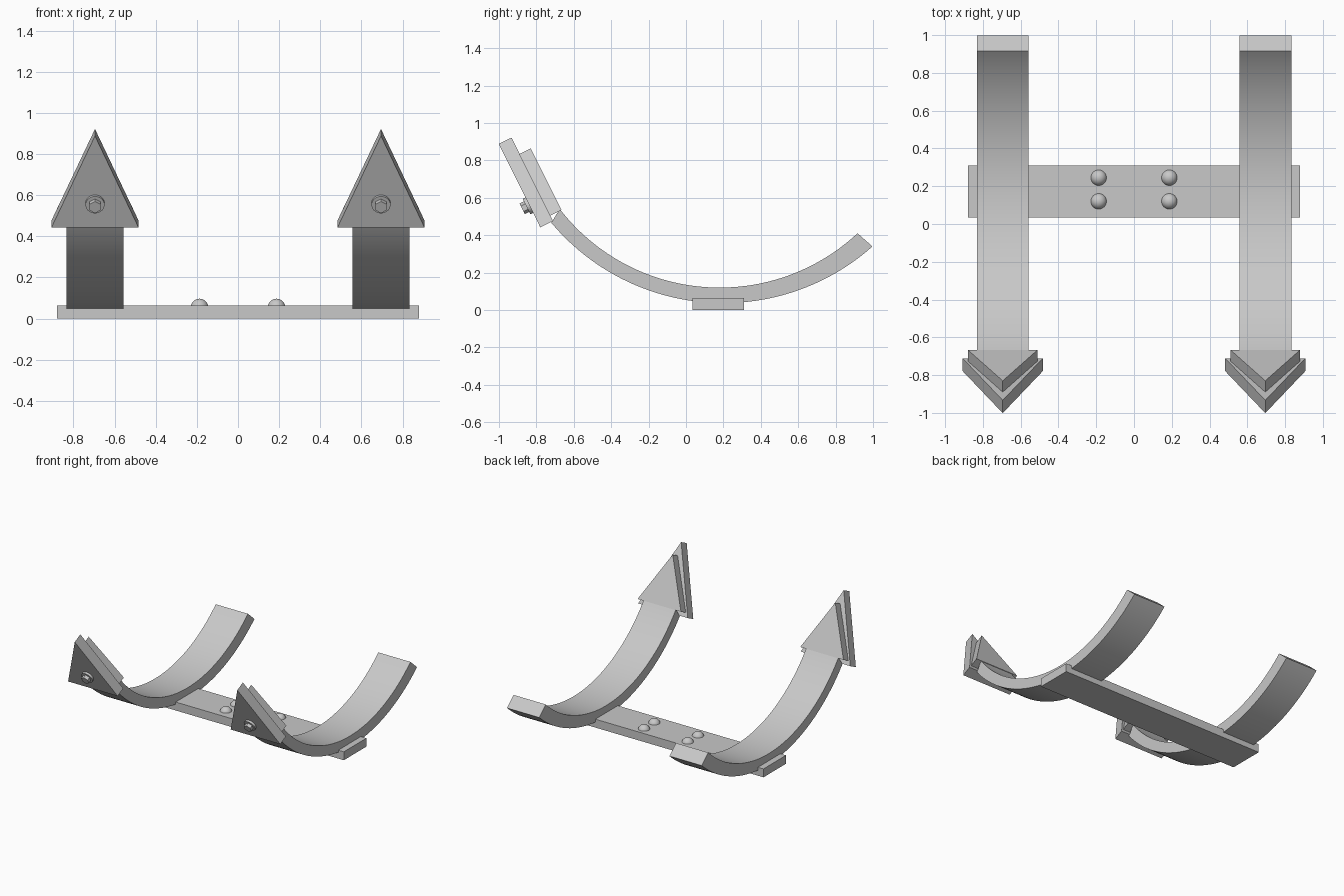
import bpy, bmesh, math
from mathutils import Matrix, Vector

if "Cube" in bpy.data.objects:
    bpy.data.objects.remove(bpy.data.objects["Cube"])

grey = bpy.data.materials.new("plain_grey")
grey.use_nodes = True
colour = (0.58, 0.58, 0.58, 1)
grey.diffuse_color = colour
grey.node_tree.nodes["Principled BSDF"].inputs["Base Color"].default_value = colour


def finish(bm, name, smooth=False):
    """Turn a bmesh into a named object."""
    bmesh.ops.recalc_face_normals(bm, faces=bm.faces)
    mesh = bpy.data.meshes.new(name)
    bm.to_mesh(mesh)
    bm.free()
    mesh.materials.append(grey)
    ob = bpy.data.objects.new(name, mesh)
    bpy.context.collection.objects.link(ob)
    if smooth:
        bpy.ops.object.select_all(action='DESELECT')
        ob.select_set(True)
        bpy.context.view_layer.objects.active = ob
        bpy.ops.object.shade_smooth_by_angle(angle=math.radians(35))
    return ob


def prism(name, points, offset, smooth=False):
    """Extrude a closed outline along an offset."""
    bm = bmesh.new()
    face = bm.faces.new([bm.verts.new(p) for p in points])
    ext = bmesh.ops.extrude_face_region(bm, geom=[face])
    moved = [v for v in ext["geom"] if isinstance(v, bmesh.types.BMVert)]
    bmesh.ops.translate(bm, verts=moved, vec=offset)
    return finish(bm, name, smooth)


def arc(cy, cz, r, y0, y1, steps=56):
    """Lower arc of a circle in the side plane, from y0 to y1."""
    a0, a1 = math.asin((y0 - cy) / r), math.asin((y1 - cy) / r)
    angles = [a0 + (a1 - a0) * i / steps for i in range(steps + 1)]
    return [(cy + r * math.sin(a), cz - r * math.cos(a)) for a in angles]


def cylinder(name, base, axis, radius, depth, sides):
    turn = axis.to_track_quat('Z', 'Y').to_matrix().to_4x4()
    bm = bmesh.new()
    bmesh.ops.create_cone(bm, cap_ends=True, segments=sides, radius1=radius,
                          radius2=radius, depth=depth,
                          matrix=Matrix.Translation(base + axis * depth / 2) @ turn)
    finish(bm, name, sides > 8)


# Cross bar
bm = bmesh.new()
bmesh.ops.create_cube(bm, size=1, matrix=Matrix.Translation((0, 0.173, 0.0325))
                      @ Matrix.Diagonal((1.76, 0.275, 0.065, 1)))
finish(bm, "cross_bar")

# Domed rivets on the bar
for side, x in (("left", 0.187), ("right", -0.187)):
    for place, y in (("front", 0.12), ("back", 0.245)):
        bm = bmesh.new()
        bmesh.ops.create_uvsphere(bm, u_segments=32, v_segments=16, radius=0.043,
                                  matrix=Matrix.Translation((x, y, 0.054)))
        finish(bm, f"{side}_{place}_rivet", True)

# Tilted frame shared by the arrow plates
up = Vector((0, -0.446, 0.895)).normalized()
out = Vector((0, -0.895, -0.446)).normalized()

for side, x in (("left", 0.695), ("right", -0.695)):
    # Curved runner, slightly thicker towards its ends
    inner = arc(0.18, 1.2, 1.08, -0.675, 0.917)
    outer = arc(0.2, 1.237, 1.2, -0.72, 0.997)
    section = [(x - 0.1375, y, z) for y, z in inner + outer[::-1]]
    prism(f"{side}_runner", section, (0.275, 0, 0), True)

    # Two stacked triangular plates
    for name, half, y, z, height in (("front_plate", 0.212, -0.711, 0.476, 0.498),
                                     ("back_plate", 0.185, -0.666, 0.535, 0.368)):
        base = Vector((x, y, z))
        wide = Vector((half, 0, 0))
        prism(f"{side}_{name}", [base - wide, base + wide, base + up * height], out * 0.076)

    # Bolt with washer and hexagonal head
    seat = Vector((x, -0.838, 0.56))
    cylinder(f"{side}_washer", seat - out * 0.005, out, 0.046, 0.021, 32)
    cylinder(f"{side}_bolt_head", seat, out, 0.032, 0.042, 6)
